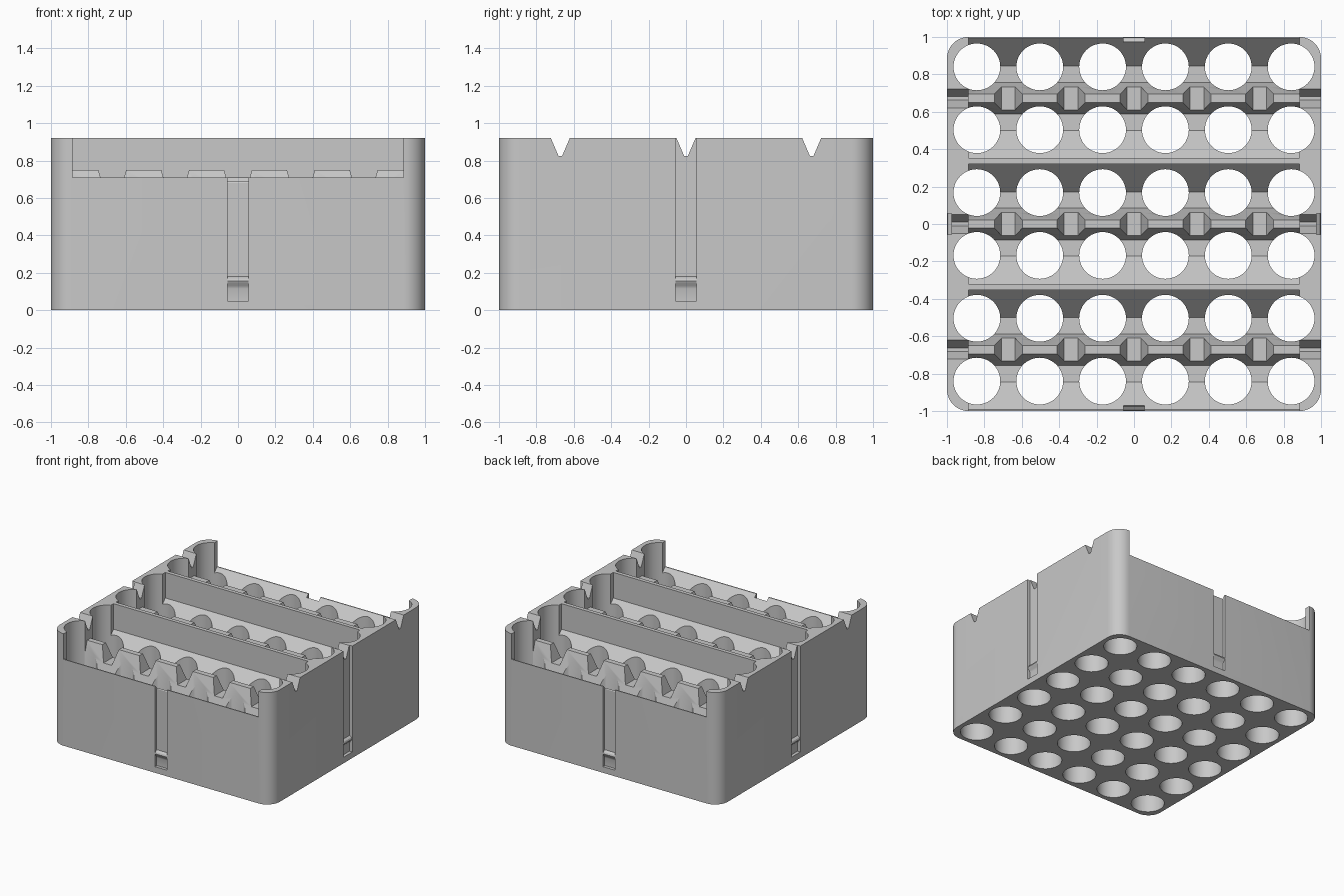
import bpy, bmesh
from math import sin, cos, pi
from mathutils import Matrix, Vector

old = bpy.data.objects.get("Cube")
if old:
    bpy.data.objects.remove(old, do_unlink=True)

PITCH = 0.336          # spacing between cell holes
HEIGHT = 0.92
RIM = 0.71             # lowered front and back rim
FLOOR = 0.55
INNER = 0.885          # half length of the troughs
BAYS = [-2 * PITCH, 0, 2 * PITCH]

grey = bpy.data.materials.new("light_grey_plastic")
grey.use_nodes = True
colour = (0.58, 0.58, 0.58, 1)
grey.diffuse_color = colour
grey.node_tree.nodes["Principled BSDF"].inputs["Base Color"].default_value = colour


def prism(bm, points, axis, start, end, place=Matrix()):
    """Extrude a 2D outline along x, y or z from start to end."""
    def spot(p, t):
        return {"x": (t, p[0], p[1]), "y": (p[0], t, p[1]), "z": (p[0], p[1], t)}[axis]
    low = [bm.verts.new(place @ Vector(spot(p, start))) for p in points]
    high = [bm.verts.new(place @ Vector(spot(p, end))) for p in points]
    bm.faces.new(low)
    bm.faces.new(high)
    for i in range(len(points)):
        j = (i + 1) % len(points)
        bm.faces.new((low[i], low[j], high[j], high[i]))


def make(name, bm):
    bmesh.ops.recalc_face_normals(bm, faces=bm.faces)
    mesh = bpy.data.meshes.new(name)
    bm.to_mesh(mesh)
    bm.free()
    mesh.materials.append(grey)
    obj = bpy.data.objects.new(name, mesh)
    bpy.context.collection.objects.link(obj)
    return obj


def circle(x, y, r, n):
    return [(x + r * cos(2 * pi * i / n), y + r * sin(2 * pi * i / n)) for i in range(n)]


# Block with rounded upright corners
bm = bmesh.new()
outline = []
radius, steps = 0.115, 10
for k, (sx, sy) in enumerate([(1, 1), (-1, 1), (-1, -1), (1, -1)]):
    for i in range(steps + 1):
        a = (k + i / steps) * pi / 2
        outline.append((sx * (1 - radius) + radius * cos(a), sy * (1 - radius) + radius * sin(a)))
prism(bm, outline, "z", 0, HEIGHT)
block = make("cell_holder_block", bm)
bpy.context.view_layer.objects.active = block


def carve(name, bm):
    """Cut the shape out of the block and drop the cutter."""
    cutter = make(name, bm)
    cutter.hide_render = True
    mod = block.modifiers.new(name, "BOOLEAN")
    mod.operation, mod.solver, mod.object = "DIFFERENCE", "EXACT", cutter
    bpy.ops.object.modifier_apply(modifier=mod.name)
    bpy.data.objects.remove(cutter, do_unlink=True)


# Three troughs, each with sloped sides and a central ridge
half = [(0.32, 1.0), (0.32, RIM), (0.172, FLOOR), (0.085, FLOOR), (0.022, 0.75)]
bm = bmesh.new()
for y in BAYS:
    section = [(y + p, z) for p, z in half] + [(y - p, z) for p, z in reversed(half)]
    prism(bm, section, "x", -INNER, INNER)
carve("trough_cutter", bm)

# Lowered front and back rims
bm = bmesh.new()
for s in (-1, 1):
    prism(bm, [(-INNER, RIM), (INNER, RIM), (INNER, 1), (-INNER, 1)], "y", s * 0.95, s * 1.1)
carve("rim_cutter", bm)

# Tapered notches in the ridges
bm = bmesh.new()
for y in BAYS:
    for i in range(-2, 3):
        x = i * PITCH
        prism(bm, [(x - 0.037, 0.625), (x + 0.037, 0.625), (x + 0.09, 0.8), (x - 0.09, 0.8)],
              "y", y - 0.1, y + 0.1)
carve("ridge_notch_cutter", bm)

# V grooves through the end walls
bm = bmesh.new()
for y in BAYS:
    prism(bm, [(y - 0.01, 0.825), (y + 0.01, 0.825), (y + 0.07, 0.965), (y - 0.07, 0.965)],
          "x", -1.1, 1.1)
carve("wire_groove_cutter", bm)

# Strap channels with a small catch at the foot of each side
catch = [(-0.975, 0.18), (-0.992, 0.168), (-0.997, 0.155), (-0.992, 0.142), (-0.98, 0.13), (-0.975, 0.115)]
foot = catch + [(-0.975, 0.05), (-1.05, 0.05)]
bm = bmesh.new()
for quarter in range(4):
    if quarter % 2 == 0:
        top = [(-1.05, 0.8), (-0.955, 0.8), (-0.955, RIM), (-0.975, 0.68)]
    else:
        top = [(-1.05, 1), (-0.975, 1)]
    prism(bm, top + foot, "x", -0.056, 0.056, Matrix.Rotation(quarter * pi / 2, 4, "Z"))
carve("strap_channel_cutter", bm)

# Six by six through holes
bm = bmesh.new()
for i in range(6):
    for j in range(6):
        prism(bm, circle((i - 2.5) * PITCH, (j - 2.5) * PITCH, 0.125, 48), "z", -0.1, 1.1)
carve("cell_hole_cutter", bm)

block.select_set(True)
bpy.ops.object.shade_smooth_by_angle(angle=pi / 6)
